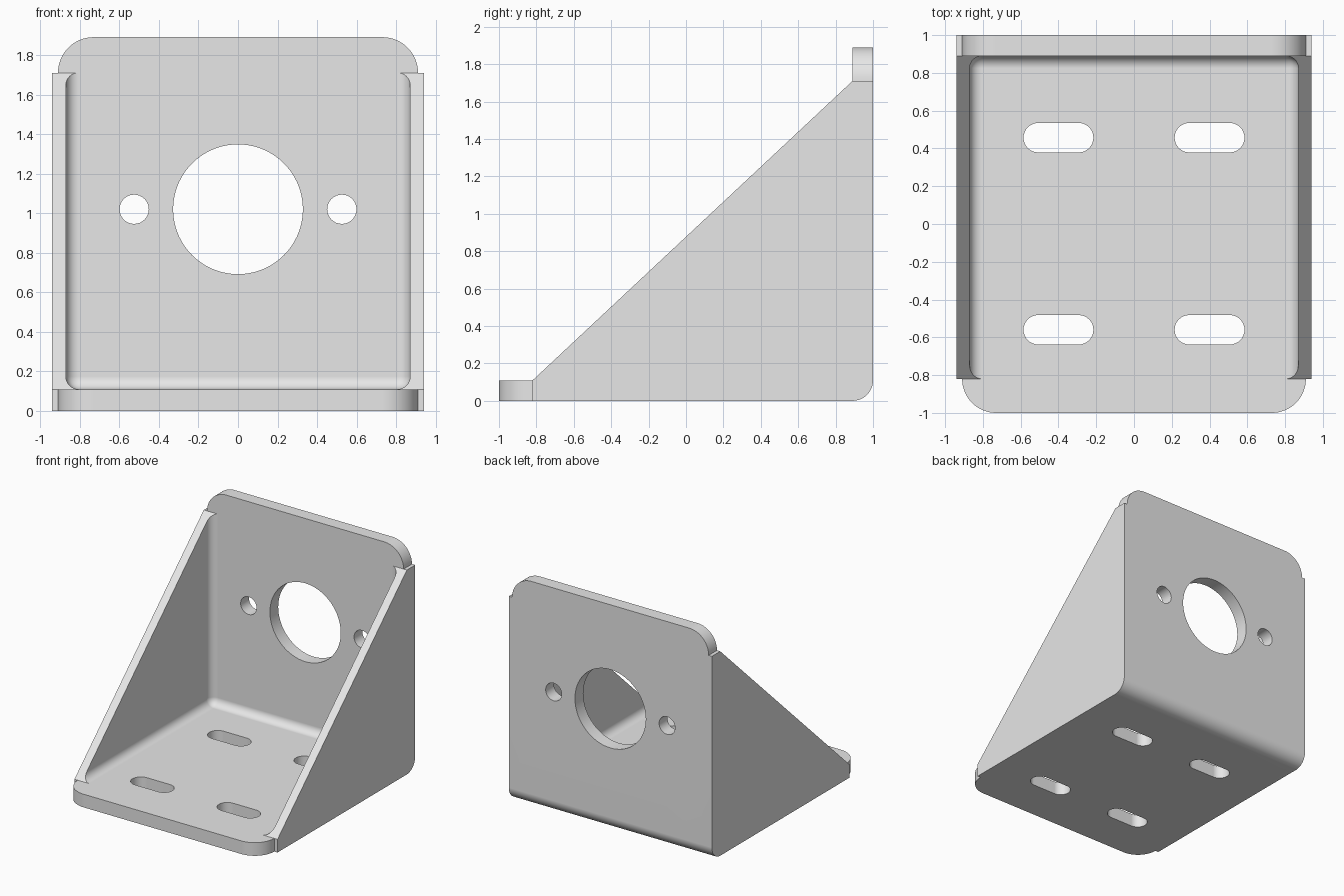
import bpy
import bmesh
from math import cos, sin, pi, radians
from mathutils import Vector

cube = bpy.data.objects.get("Cube")
if cube:
    bpy.data.objects.remove(cube, do_unlink=True)

HALF_W, TAB_W, INNER_W = 0.94, 0.91, 0.87   # half widths: outside, tabs, cavity
PLATE, TOP, TAB = 0.11, 1.89, 0.18          # plate thickness, height, tab length
FRONT, STEP_Z = -1 + TAB, TOP - TAB
BACK_Y = 1 - PLATE
FILLET = 0.065

steel = bpy.data.materials.new("light grey metal")
steel.use_nodes = True
steel.diffuse_color = (0.8, 0.8, 0.8, 1)
steel.node_tree.nodes["Principled BSDF"].inputs["Base Color"].default_value = (0.8, 0.8, 0.8, 1)


def make_object(name, bm):
    bmesh.ops.recalc_face_normals(bm, faces=bm.faces)
    mesh = bpy.data.meshes.new(name)
    bm.to_mesh(mesh)
    bm.free()
    mesh.materials.append(steel)
    obj = bpy.data.objects.new(name, mesh)
    bpy.context.collection.objects.link(obj)
    return obj


def prism(name, points, axis, start, end):
    """Extrude a 2D outline along x, y or z."""
    place = {"x": lambda u, v, w: (w, u, v),
             "y": lambda u, v, w: (u, w, v),
             "z": lambda u, v, w: (u, v, w)}[axis]
    bm = bmesh.new()
    face = bm.faces.new([bm.verts.new(place(u, v, start)) for u, v in points])
    grown = bmesh.ops.extrude_face_region(bm, geom=[face])["geom"]
    verts = [g for g in grown if isinstance(g, bmesh.types.BMVert)]
    bmesh.ops.translate(bm, verts=verts, vec=Vector(place(0, 0, end - start)))
    return make_object(name, bm)


def arc(cx, cy, r, start, end, steps):
    angles = [radians(start + (end - start) * i / steps) for i in range(steps + 1)]
    return [(cx + r * cos(a), cy + r * sin(a)) for a in angles]


def circle(cx, cy, r, steps):
    return arc(cx, cy, r, 0, 360, steps)[:-1]


def slot(cx, cy, half_length, r):
    d = half_length - r
    return arc(cx + d, cy, r, -90, 90, 16) + arc(cx - d, cy, r, 90, 270, 16)


def tab_outline(base, tip):
    """Tab with two rounded corners, pointing from base to tip."""
    s = 1 if tip > base else -1
    cx, cy = TAB_W - TAB, tip - s * TAB
    right = arc(cx, cy, TAB, 0, s * 90, 16)
    return right + [(-x, y) for x, y in reversed(right)]


def combine(body, other, operation):
    mod = body.modifiers.new(operation.lower(), "BOOLEAN")
    mod.operation, mod.solver, mod.object = operation, "EXACT", other
    bpy.context.view_layer.objects.active = body
    bpy.ops.object.modifier_apply(modifier=mod.name)
    bpy.data.objects.remove(other, do_unlink=True)


# Wedge body with a rounded lower back edge
profile = [(FRONT, 0)] + arc(1 - PLATE, PLATE, PLATE, -90, 0, 12)
profile += [(1, STEP_Z), (BACK_Y, STEP_Z), (FRONT, PLATE)]
bracket = prism("mounting_bracket", profile, "x", -HALF_W, HALF_W)

# Hollow between the side gussets, with filleted inner edges
bm = bmesh.new()
bmesh.ops.create_cube(bm, size=1)
for v in bm.verts:
    v.co = (INNER_W if v.co.x > 0 else -INNER_W,
            BACK_Y if v.co.y > 0 else -2,
            3 if v.co.z > 0 else PLATE)


def on_walls(edge):
    a, b = (v.co for v in edge.verts)
    walls = (abs(a.x - b.x) < 1e-4,
             a.y > 0 and b.y > 0,
             a.z < 1 and b.z < 1)
    return sum(walls) == 2


bmesh.ops.bevel(bm, geom=[e for e in bm.edges if on_walls(e)], offset=FILLET,
                segments=8, profile=0.5, affect="EDGES")
combine(bracket, make_object("hollow_cutter", bm), "DIFFERENCE")

# Front tab of the base and top tab of the back plate
combine(bracket, prism("base_tab", tab_outline(FRONT, -1), "z", 0, PLATE), "UNION")
combine(bracket, prism("back_tab", tab_outline(STEP_Z, TOP), "y", BACK_Y, 1), "UNION")

# Round holes through the back plate
for x, r, steps in ((0, 0.328, 72), (-0.525, 0.074, 32), (0.525, 0.074, 32)):
    combine(bracket, prism("hole_cutter", circle(x, 1.02, r, steps), "y", 0.7, 1.2), "DIFFERENCE")

# Slots through the base
for x in (-0.4, 0.4):
    for y in (-0.56, 0.457):
        combine(bracket, prism("slot_cutter", slot(x, y, 0.185, 0.078), "z", -0.2, 0.3), "DIFFERENCE")

# Clean up seams, then smooth the rounded faces and keep the flats flat
bm = bmesh.new()
bm.from_mesh(bracket.data)
bmesh.ops.remove_doubles(bm, verts=bm.verts, dist=1e-5)
bmesh.ops.dissolve_limit(bm, angle_limit=radians(0.5), verts=bm.verts, edges=bm.edges)
bm.to_mesh(bracket.data)
bm.free()

bpy.ops.object.select_all(action="DESELECT")
bracket.select_set(True)
bpy.context.view_layer.objects.active = bracket
bpy.ops.object.shade_smooth_by_angle(angle=radians(30))
weighted = bracket.modifiers.new("flat_faces", "WEIGHTED_NORMAL")
weighted.keep_sharp = True
